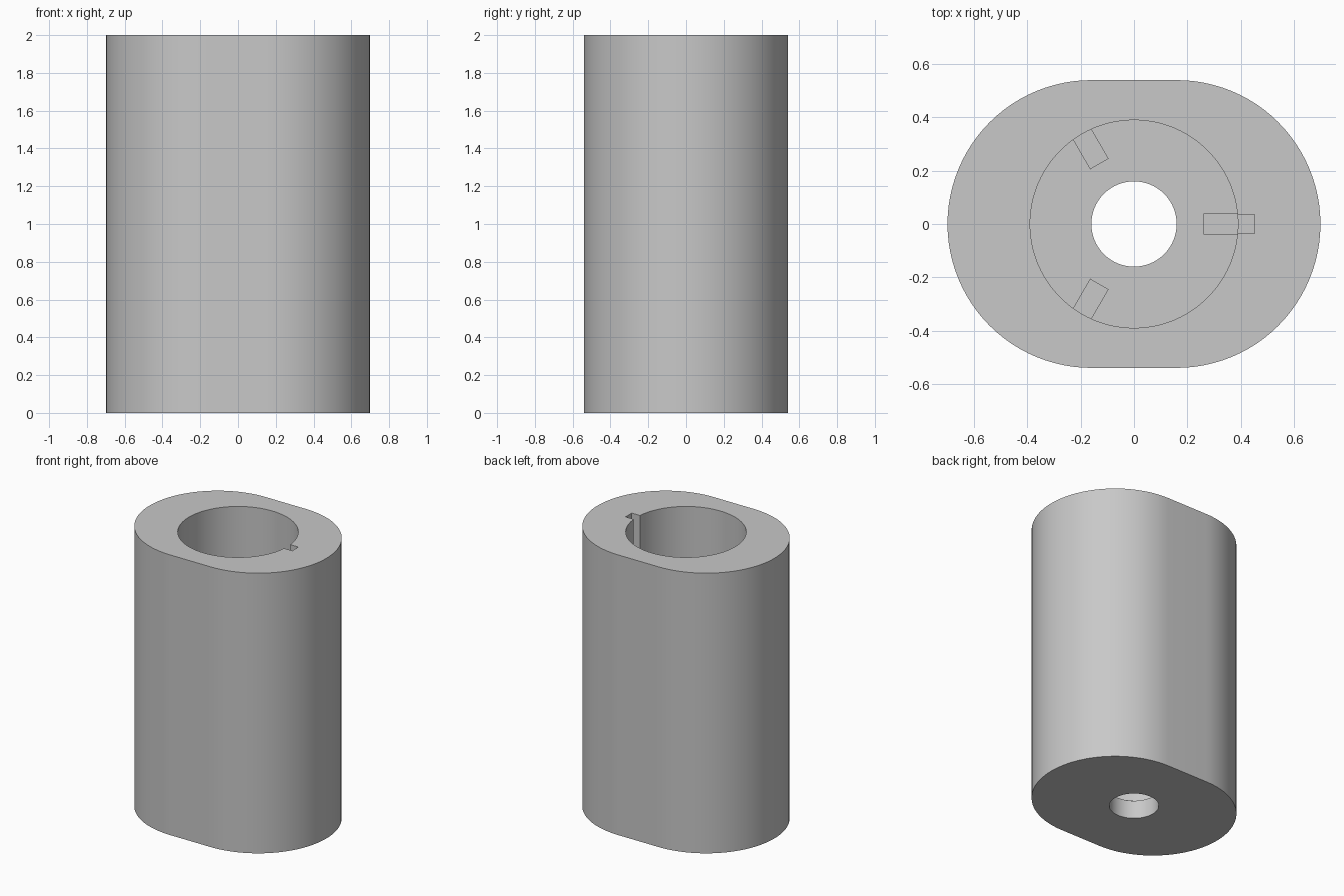
import bpy, bmesh
from math import pi, cos, sin, radians

if "Cube" in bpy.data.objects:
    bpy.data.objects.remove(bpy.data.objects["Cube"])

# Main dimensions
HEIGHT = 2.0
END_RADIUS, END_OFFSET = 0.54, 0.16
BORE, HOLE, FLOOR = 0.39, 0.16, 0.13
SLOT_OUT, SLOT_BOTTOM, GROOVE_TOP = 0.453, 0.20, 0.28

grey = bpy.data.materials.new("plain grey")
grey.use_nodes = True
grey.diffuse_color = (0.58, 0.58, 0.58, 1)
grey.node_tree.nodes["Principled BSDF"].inputs["Base Color"].default_value = grey.diffuse_color


def arc(radius, start, end, steps, cx=0.0):
    angles = [start + (end - start) * i / steps for i in range(steps + 1)]
    return [(cx + radius * cos(a), radius * sin(a)) for a in angles]


def circle(radius, steps=96):
    return arc(radius, 0, 2 * pi, steps)[:-1]


def rectangle(x0, x1, half_width):
    return [(x0, -half_width), (x1, -half_width), (x1, half_width), (x0, half_width)]


def prism(name, outline, z0, z1):
    """Extrude a flat outline from z0 up to z1."""
    bm = bmesh.new()
    face = bm.faces.new([bm.verts.new((x, y, z0)) for x, y in outline])
    top = bmesh.ops.extrude_face_region(bm, geom=[face])["geom"]
    moved = [v for v in top if isinstance(v, bmesh.types.BMVert)]
    bmesh.ops.translate(bm, verts=moved, vec=(0, 0, z1 - z0))
    bmesh.ops.recalc_face_normals(bm, faces=bm.faces)
    mesh = bpy.data.meshes.new(name)
    bm.to_mesh(mesh)
    bm.free()
    mesh.materials.append(grey)
    obj = bpy.data.objects.new(name, mesh)
    bpy.context.collection.objects.link(obj)
    return obj


def activate(obj):
    bpy.ops.object.select_all(action="DESELECT")
    obj.select_set(True)
    bpy.context.view_layer.objects.active = obj


def cut(target, cutter):
    """Subtract the cutter and remove it."""
    cutter.hide_render = True
    mod = target.modifiers.new("cut", "BOOLEAN")
    mod.operation = "DIFFERENCE"
    mod.solver = "EXACT"
    mod.object = cutter
    activate(target)
    bpy.ops.object.modifier_apply(modifier=mod.name)
    bpy.data.objects.remove(cutter)


# Rounded housing with two flat sides
outline = (arc(END_RADIUS, -pi / 2, pi / 2, 48, END_OFFSET)
           + arc(END_RADIUS, pi / 2, 3 * pi / 2, 48, -END_OFFSET))
housing = prism("housing", outline, 0, HEIGHT)

# Deep bore and the smaller hole through its floor
cut(housing, prism("bore_cutter", circle(BORE), FLOOR, HEIGHT + 0.1))
cut(housing, prism("hole_cutter", circle(HOLE), -0.1, FLOOR + 0.1))

# Keyway down the bore wall, with a short turn at its foot
cut(housing, prism("keyway_cutter", rectangle(0.3, SLOT_OUT, 0.035), SLOT_BOTTOM, HEIGHT + 0.1))
turn = (arc(0.3, 0, radians(-55), 20)
        + arc(SLOT_OUT - 0.002, radians(-55), 0, 20))
cut(housing, prism("turn_cutter", turn, SLOT_BOTTOM + 0.001, GROOVE_TOP))

activate(housing)
bpy.ops.object.shade_smooth_by_angle(angle=radians(30))

# Three small blocks on the bore floor
for i in range(3):
    block = prism(f"floor_block_{i + 1}", rectangle(0.26, BORE, 0.04), FLOOR - 0.005, 0.19)
    block.rotation_euler.z = i * 2 * pi / 3
